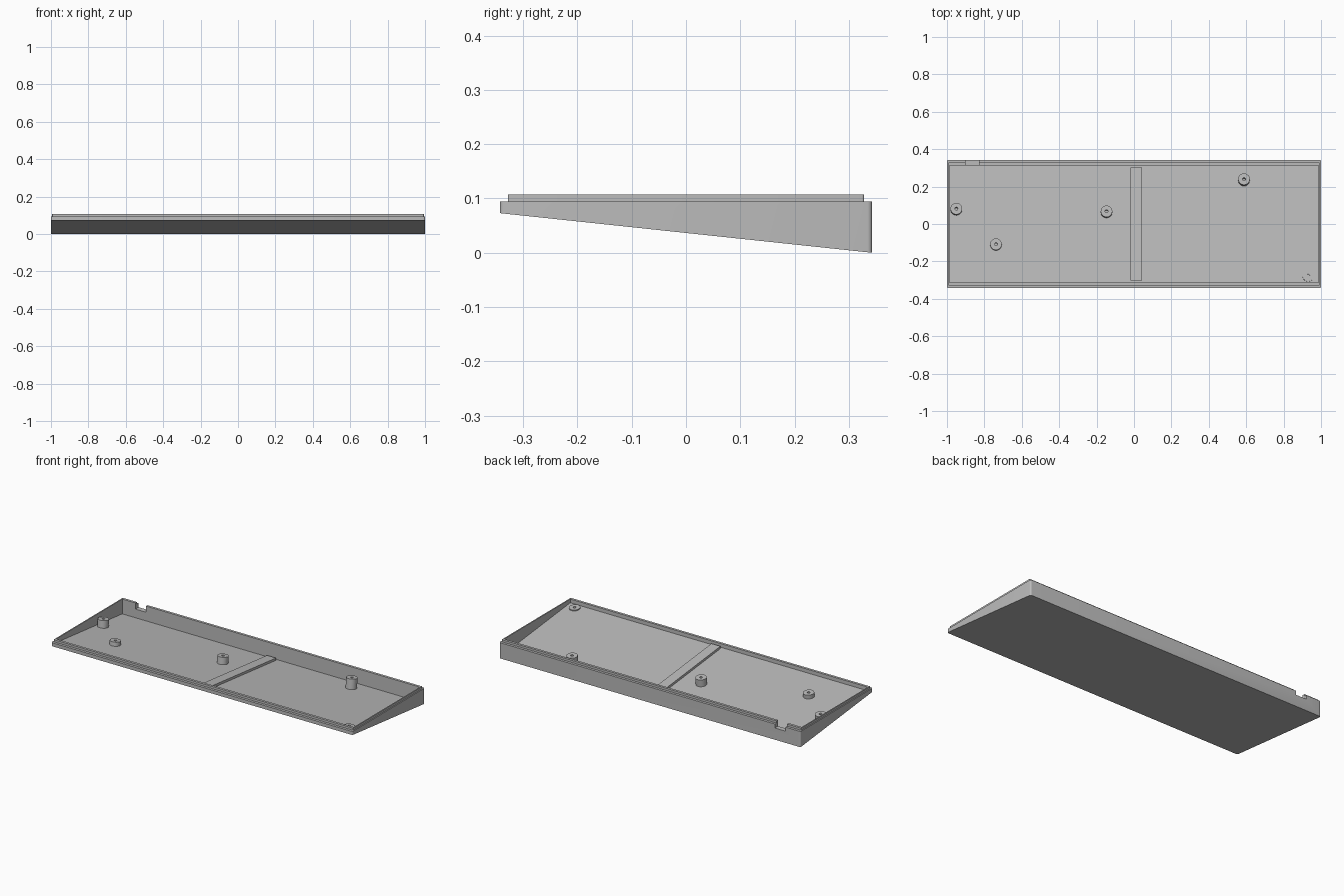
import bpy, bmesh, math
from mathutils import Matrix

cube = bpy.data.objects.get("Cube")
if cube:
    bpy.data.objects.remove(cube, do_unlink=True)

grey = bpy.data.materials.new("plain_grey")
grey.use_nodes = True
colour = (0.5, 0.5, 0.5, 1)
grey.diffuse_color = colour
grey.node_tree.nodes["Principled BSDF"].inputs["Base Color"].default_value = colour

HALF_Y, RIM, LIP_TOP, FRONT_RISE, FLOOR = 0.343, 0.094, 0.107, 0.073, 0.015
SLOPE = FRONT_RISE / (2 * HALF_Y)


def base_z(y):
    """Height of the sloping underside."""
    return (HALF_Y - y) * SLOPE


def finish(name, bm):
    bmesh.ops.recalc_face_normals(bm, faces=bm.faces)
    mesh = bpy.data.meshes.new(name)
    bm.to_mesh(mesh)
    bm.free()
    obj = bpy.data.objects.new(name, mesh)
    bpy.context.collection.objects.link(obj)
    mesh.materials.append(grey)
    return obj


def prism(name, x0, x1, profile, corner=0):
    """Extrude a (y, z) profile along x, optionally rounding upright corners."""
    bm = bmesh.new()
    face = bm.faces.new([bm.verts.new((x0, y, z)) for y, z in profile])
    ext = bmesh.ops.extrude_face_region(bm, geom=[face])
    verts = [v for v in ext["geom"] if isinstance(v, bmesh.types.BMVert)]
    bmesh.ops.translate(bm, verts=verts, vec=(x1 - x0, 0, 0))
    if corner:
        upright = [e for e in bm.edges
                   if (e.verts[0].co - e.verts[1].co).xy.length < 1e-5]
        bmesh.ops.bevel(bm, geom=upright, offset=corner, segments=5,
                        profile=0.5, affect='EDGES')
    return finish(name, bm)


def box_profile(y0, y1, z0, z1):
    return [(y0, z0), (y1, z0), (y1, z1), (y0, z1)]


def activate(obj):
    bpy.ops.object.select_all(action='DESELECT')
    obj.select_set(True)
    bpy.context.view_layer.objects.active = obj


def cut(obj, *cutters):
    activate(obj)
    for cutter in cutters:
        mod = obj.modifiers.new("cut", 'BOOLEAN')
        mod.operation, mod.solver, mod.object = 'DIFFERENCE', 'EXACT', cutter
        bpy.ops.object.modifier_apply(modifier=mod.name)


def smooth(obj):
    activate(obj)
    bpy.ops.object.shade_smooth_by_angle(angle=math.radians(30))


# Wedge tray and the raised lip around its rim
tray = prism("tray", -1, 1, [(-HALF_Y, FRONT_RISE), (HALF_Y, 0),
                             (HALF_Y, RIM), (-HALF_Y, RIM)], corner=0.009)
lip = prism("rim_lip", -0.994, 0.994,
            box_profile(-0.328, 0.328, RIM, LIP_TOP), corner=0.004)

# Hollow with a floor parallel to the underside, and a cable notch at the back
IN_Y = 0.313
hollow = prism("hollow_cutter", -0.987, 0.987,
               [(-IN_Y, base_z(-IN_Y) + FLOOR), (IN_Y, base_z(IN_Y) + FLOOR),
                (IN_Y, 0.3), (-IN_Y, 0.3)])
notch = prism("notch_cutter", -0.9, -0.83, box_profile(0.3, 0.4, 0.07, 0.3))
for part in (tray, lip):
    cut(part, hollow, notch)
    smooth(part)
for cutter in (hollow, notch):
    bpy.data.objects.remove(cutter, do_unlink=True)

# Flat stiffening bar across the floor
BAR_Y, BAR_H = 0.301, 0.014
prism("floor_bar", -0.018, 0.042,
      [(y, base_z(y) + FLOOR + dz) for y, dz in
       ((-BAR_Y, -0.003), (BAR_Y, -0.003), (BAR_Y, BAR_H), (-BAR_Y, BAR_H))])


def screw_post(name, x, y, top=0.087, radius=0.031, hole=0.008):
    """Post square to the floor with a blind screw hole in its top."""
    height = top - base_z(y) - FLOOR
    length = height + 0.006
    bm = bmesh.new()
    bmesh.ops.create_cone(bm, cap_ends=True, segments=32, radius1=radius,
                          radius2=radius, depth=length,
                          matrix=Matrix.Translation((0, 0, -length / 2)))
    cap = max(bm.faces, key=lambda f: f.calc_center_median().z)
    bmesh.ops.inset_individual(bm, faces=[cap], thickness=radius - hole)
    well = bmesh.ops.extrude_face_region(bm, geom=[cap])["geom"]
    bmesh.ops.translate(bm, vec=(0, 0, -0.8 * height),
                        verts=[v for v in well if isinstance(v, bmesh.types.BMVert)])
    if cap.is_valid:
        bmesh.ops.delete(bm, geom=[cap], context='FACES_ONLY')
    tilt = Matrix.Rotation(-math.atan(SLOPE), 4, 'X')
    bm.transform(Matrix.Translation((x, y, top)) @ tilt)
    smooth(finish(name, bm))


# Screw posts
for i, (x, y) in enumerate([(-0.95, 0.082), (-0.738, -0.108), (-0.147, 0.068),
                            (0.588, 0.24), (0.932, -0.276)], 1):
    screw_post(f"screw_post_{i}", x, y)
